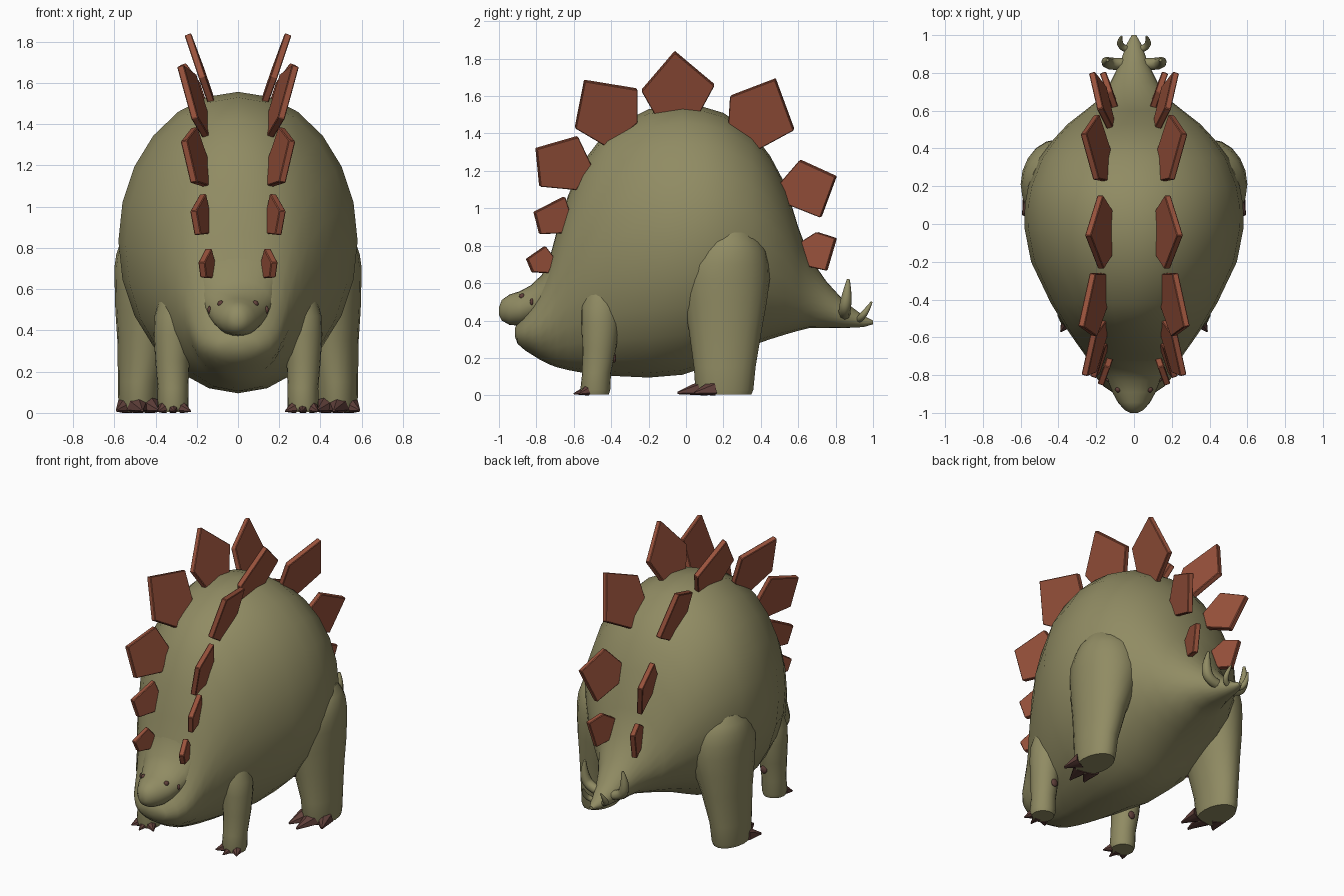
import bpy, bmesh, math
from mathutils import Vector

if "Cube" in bpy.data.objects:
    bpy.data.objects.remove(bpy.data.objects["Cube"])


def material(name, rgb):
    m = bpy.data.materials.new(name)
    m.use_nodes = True
    m.diffuse_color = (*rgb, 1)
    bsdf = m.node_tree.nodes["Principled BSDF"]
    bsdf.inputs["Base Color"].default_value = (*rgb, 1)
    bsdf.inputs["Roughness"].default_value = 0.8
    return m


SKIN = material("olive skin", (0.28, 0.26, 0.125))
PLATE = material("rust plate", (0.32, 0.085, 0.045))
CLAW = material("dark brown claw", (0.115, 0.05, 0.042))


def finish(name, bm, mat, smooth=None):
    bmesh.ops.recalc_face_normals(bm, faces=bm.faces)
    mesh = bpy.data.meshes.new(name)
    bm.to_mesh(mesh)
    bm.free()
    mesh.materials.append(mat)
    obj = bpy.data.objects.new(name, mesh)
    bpy.context.collection.objects.link(obj)
    if smooth:
        bpy.ops.object.select_all(action="DESELECT")
        obj.select_set(True)
        bpy.context.view_layer.objects.active = obj
        bpy.ops.object.shade_smooth_by_angle(angle=math.radians(smooth))
    return obj


def loft(name, rings, mat, segments=24):
    """Skin elliptical rings given as (centre, first axis, second axis)."""
    bm = bmesh.new()
    turns = [2 * math.pi * i / segments for i in range(segments)]
    loops = [[bm.verts.new(Vector(c) + Vector(u) * math.cos(a) + Vector(v) * math.sin(a))
              for a in turns] for c, u, v in rings]
    for a, b in zip(loops, loops[1:]):
        for i in range(segments):
            j = (i + 1) % segments
            bm.faces.new((a[i], a[j], b[j], b[i]))
    bm.faces.new(loops[0])
    bm.faces.new(loops[-1])
    return finish(name, bm, mat, 50)


def lengthwise(name, rows):
    """Rows are y, underside z, back z, half width."""
    loft(name, [((0, y, (lo + hi) / 2), (w, 0, 0), (0, 0, (hi - lo) / 2))
                for y, lo, hi, w in rows], SKIN)


def leg(name, side, rows):
    """Rows are z, x, y, x radius, y radius."""
    loft(name, [((side * x, y, z), (rx, 0, 0), (0, ry, 0))
                for z, x, y, rx, ry in rows], SKIN, 20)


def cone(name, base, tip, radius):
    bm = bmesh.new()
    base, tip = Vector(base), Vector(tip)
    axis = tip - base
    bmesh.ops.create_cone(bm, cap_ends=True, segments=7, radius1=radius,
                          radius2=radius * 0.12, depth=axis.length)
    bmesh.ops.rotate(bm, verts=bm.verts, matrix=axis.to_track_quat("Z", "Y").to_matrix())
    bmesh.ops.translate(bm, verts=bm.verts, vec=(base + tip) / 2)
    for v in bm.verts:
        v.co.z = max(v.co.z, 0)
    finish(name, bm, CLAW, 30)


def blob(name, centre, size):
    bm = bmesh.new()
    bmesh.ops.create_uvsphere(bm, u_segments=12, v_segments=8, radius=1)
    bmesh.ops.scale(bm, verts=bm.verts, vec=size)
    bmesh.ops.translate(bm, verts=bm.verts, vec=centre)
    finish(name, bm, CLAW, 60)


def horn(name, side, path, radius):
    """Curved tapering tail spike."""
    curve = bpy.data.curves.new(name, "CURVE")
    curve.dimensions = "3D"
    curve.bevel_depth = radius
    curve.bevel_resolution = 2
    curve.use_fill_caps = True
    spline = curve.splines.new("NURBS")
    spline.points.add(len(path) - 1)
    spline.use_endpoint_u = True
    spline.order_u = 3
    for i, (point, (x, y, z)) in enumerate(zip(spline.points, path)):
        point.co = (side * x, y, z, 1)
        point.radius = (0.9, 1, 0.9, 0.25)[i]
    curve.materials.append(SKIN)
    bpy.context.collection.objects.link(bpy.data.objects.new(name, curve))


def back_plate(name, side, base_x, outline):
    """Pentagonal slab leaning sideways, the more the further it stands out."""
    bm = bmesh.new()
    points = [Vector((0, y, z)) for y, z in outline]
    out = (sum(points, Vector()) / len(points) - Vector((0, 0, 0.75))).normalized()
    nearest = min(p.dot(out) for p in points)
    lean = 0.35
    for p in points:
        p.x = side * (base_x + lean * (p.dot(out) - nearest))
    normal = (Vector((side, 0, 0)) - out * lean).normalized() * 0.017
    inner = [bm.verts.new(p - normal) for p in points]
    outer = [bm.verts.new(p + normal) for p in points]
    bm.faces.new(inner)
    bm.faces.new(outer)
    for i in range(len(points)):
        j = (i + 1) % len(points)
        bm.faces.new((inner[i], inner[j], outer[j], outer[i]))
    obj = finish(name, bm, PLATE)
    bevel = obj.modifiers.new("soft edge", "BEVEL")
    bevel.width = 0.004
    bevel.segments = 1


# Barrel body running from lower jaw to tail tip
lengthwise("body", [
    (-.915, .315, .36, .035), (-.9, .275, .385, .1), (-.86, .24, .44, .16),
    (-.82, .215, .505, .195), (-.78, .19, .59, .217), (-.73, .165, .73, .24),
    (-.69, .15, .88, .262), (-.63, .135, 1.07, .305), (-.55, .12, 1.25, .36),
    (-.42, .105, 1.42, .44), (-.2, .095, 1.53, .545), (-.02, .11, 1.557, .58),
    (.1, .15, 1.54, .578), (.2, .195, 1.51, .56), (.35, .265, 1.41, .5),
    (.45, .3, 1.28, .425), (.53, .325, 1.13, .35), (.6, .345, .9, .26),
    (.66, .36, .74, .185), (.75, .36, .61, .125), (.85, .36, .5, .075),
    (.95, .365, .425, .04), (1, .38, .4, .012)])

# Upper head and snout overhanging the lower jaw, flowing up into the neck
lengthwise("head", [
    (-1, .43, .47, .02), (-.985, .4, .51, .05), (-.945, .377, .538, .085),
    (-.89, .372, .556, .115), (-.83, .385, .588, .138), (-.77, .4, .645, .165),
    (-.72, .42, .76, .195), (-.665, .45, .93, .22), (-.6, .5, 1.05, .2)])

# Plates from neck to tail: base offset, then side outline
plates = [
    (.125, [(-.852, .73), (-.755, .797), (-.703, .73), (-.74, .653), (-.822, .658)]),
    (.153, [(-.812, .98), (-.65, 1.062), (-.628, .99), (-.655, .868), (-.782, .863)]),
    (.157, [(-.802, 1.32), (-.58, 1.384), (-.507, 1.23), (-.59, 1.1), (-.782, 1.118)]),
    (.15, [(-.543, 1.684), (-.262, 1.638), (-.262, 1.46), (-.42, 1.328), (-.593, 1.43)]),
    (.12, [(-.06, 1.838), (.152, 1.66), (.07, 1.508), (-.152, 1.478), (-.238, 1.63)]),
    (.137, [(.237, 1.6), (.478, 1.692), (.578, 1.42), (.39, 1.318), (.228, 1.45)]),
    (.12, [(.61, 1.258), (.803, 1.17), (.722, .952), (.55, 1.02), (.508, 1.14)]),
    (.1, [(.7, .873), (.803, .84), (.752, .667), (.66, .688), (.617, .82)])]

for side, word in ((1, "left"), (-1, "right")):
    for i, (base_x, outline) in enumerate(plates):
        back_plate(f"{word}_back_plate_{i + 1}", side, base_x, outline)

    # Legs with broad thighs and shoulders
    leg(f"{word}_hind_leg", side, [
        (.005, .48, .205, .095, .145), (.03, .48, .205, .1, .155),
        (.15, .475, .207, .107, .165), (.35, .45, .21, .135, .195),
        (.5, .425, .21, .17, .222), (.62, .405, .208, .193, .24),
        (.7, .4, .21, .2, .235), (.77, .395, .22, .195, .212),
        (.82, .39, .226, .183, .18), (.87, .38, .23, .16, .14)])
    leg(f"{word}_front_leg", side, [
        (.005, .315, -.485, .068, .072), (.03, .315, -.485, .076, .08),
        (.12, .315, -.478, .074, .077), (.25, .318, -.464, .083, .09),
        (.38, .313, -.457, .096, .103), (.47, .305, -.455, .1, .105),
        (.56, .285, -.45, .095, .09)])

    # Claws
    for i, (bx, by, tx, ty) in enumerate([
            (.425, .1, .385, -.01), (.485, .085, .465, -.045), (.54, .14, .587, .045)]):
        cone(f"{word}_hind_claw_{i + 1}", (side * bx, by, .026), (side * tx, ty, .012), .055)
    for i, (bx, tx, ty) in enumerate([(.268, .23, -.565), (.315, .31, -.6), (.362, .388, -.57)]):
        cone(f"{word}_front_claw_{i + 1}", (side * bx, -.532, .02), (side * tx, ty, .008), .031)

    # Dark spots on the inner faces of the legs
    blob(f"{word}_hind_leg_spot", (side * .385, .04, .33), (.022, .012, .026))
    blob(f"{word}_front_leg_spot", (side * .305, -.385, .2), (.024, .012, .026))

    # Eyes and mouth corners
    blob(f"{word}_eye", (side * .084, -.876, .529), (.016, .016, .016))
    blob(f"{word}_mouth_corner", (side * .139, -.825, .5), (.009, .009, .018))

    # Tail spikes
    horn(f"{word}_inner_tail_spike", side,
         [(.03, .85, .43), (.12, .845, .44), (.155, .86, .53), (.14, .868, .62)], .033)
    horn(f"{word}_end_tail_spike", side,
         [(.015, .92, .4), (.06, .93, .41), (.08, .965, .45), (.065, .993, .5)], .019)
